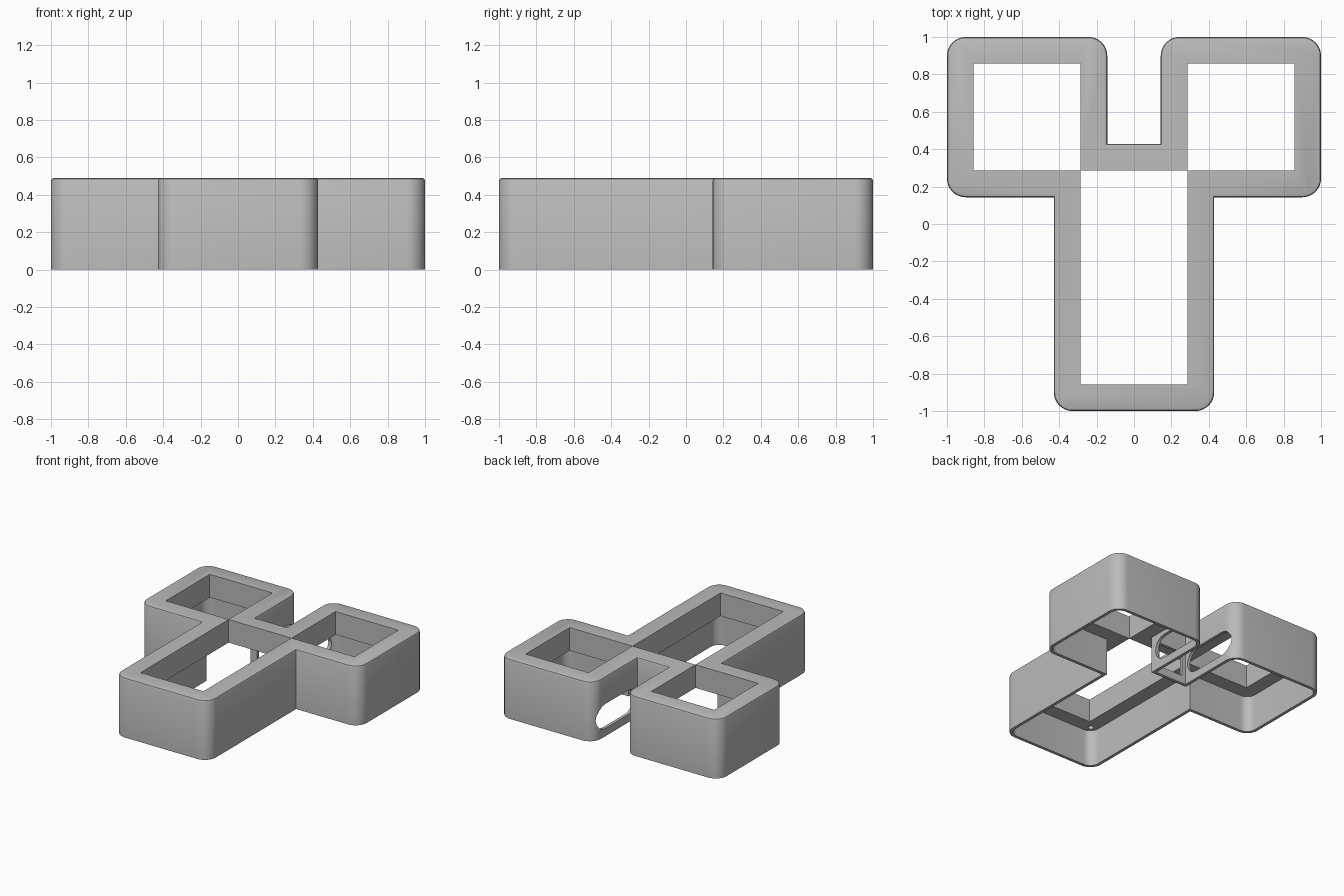
import bpy, bmesh, math

cube = bpy.data.objects.get("Cube")
if cube:
    bpy.data.objects.remove(cube, do_unlink=True)

U = 1 / 7            # layout module
HEIGHT = 0.49
LEDGE = 0.30         # underside of the thick top frame
WALL = 0.025
RADIUS = 0.1

grey = bpy.data.materials.new("plain_grey")
grey.use_nodes = True
colour = (0.5, 0.5, 0.5, 1)
grey.diffuse_color = colour
grey.node_tree.nodes["Principled BSDF"].inputs["Base Color"].default_value = colour


def arc(cx, cy, r, start, end, steps=8):
    return [(cx + r * math.cos(math.radians(start + (end - start) * i / steps)),
             cy + r * math.sin(math.radians(start + (end - start) * i / steps)))
            for i in range(steps + 1)]


def outline(t):
    """Y-shaped outline inset by t, outer corners rounded, mirrored in x."""
    r = RADIUS - t
    leg, side, notch = 3 * U - t, 1 - t, U + t
    half = arc(leg - r, -1 + t + r, r, -90, 0)
    half.append((leg, U + t))
    half += arc(side - r, U + t + r, r, -90, 0)
    half += arc(side - r, side - r, r, 0, 90)
    half += arc(notch + r, side - r, r, 90, 180)
    half.append((notch, 3 * U - t))
    return half + [(-x, y) for x, y in reversed(half)]


def prism(name, points, low, high, axis="z", bevel=0):
    """Extrude a closed profile along z, or a (y, z) profile along x."""
    bm = bmesh.new()
    place = (lambda a, b: (a, b, low)) if axis == "z" else (lambda a, b: (low, a, b))
    face = bm.faces.new([bm.verts.new(place(a, b)) for a, b in points])
    new = bmesh.ops.extrude_face_region(bm, geom=[face])["geom"]
    shift = (0, 0, high - low) if axis == "z" else (high - low, 0, 0)
    bmesh.ops.translate(bm, vec=shift, verts=[g for g in new if isinstance(g, bmesh.types.BMVert)])
    if bevel:
        edges = [e for e in bm.edges if all(v.co.z > high - 1e-4 for v in e.verts)]
        bmesh.ops.bevel(bm, geom=edges, offset=bevel, segments=2, profile=0.5, affect="EDGES")
    bmesh.ops.recalc_face_normals(bm, faces=bm.faces)
    mesh = bpy.data.meshes.new(name)
    bm.to_mesh(mesh)
    bm.free()
    mesh.materials.append(grey)
    obj = bpy.data.objects.new(name, mesh)
    bpy.context.collection.objects.link(obj)
    return obj


def box(x0, x1, y0, y1):
    return [(x0, y0), (x1, y0), (x1, y1), (x0, y1)]


def cut(body, cutter):
    cutter.hide_render = True
    mod = body.modifiers.new("cut", "BOOLEAN")
    mod.operation = "DIFFERENCE"
    mod.solver = "EXACT"
    mod.object = cutter
    bpy.ops.object.select_all(action="DESELECT")
    bpy.context.view_layer.objects.active = body
    body.select_set(True)
    bpy.ops.object.modifier_apply(modifier=mod.name)
    bpy.data.objects.remove(cutter, do_unlink=True)


# Outer case with a softened top rim
case = prism("case_shell", outline(0), 0, HEIGHT, bevel=0.015)

# Hollow underside, leaving thin walls below a thick top frame
cut(case, prism("cavity", outline(WALL), -0.1, LEDGE))

# Openings in the top frame
GAP = 0.001
cut(case, prism("leg_opening", box(-2 * U, 2 * U, -6 * U, 2 * U), 0.2, 0.6))
for s in (-1, 1):
    xs = sorted((s * (2 * U + GAP), s * 6 * U))
    cut(case, prism("side_opening", box(*xs, 2 * U + GAP, 6 * U), 0.2, 0.6))

# Cable slots through the two notch walls, and the window between them
r, mid = 0.1, 0.165
slot = arc(0.95 - r, mid, r, -90, 90) + arc(0.45 + r, mid, r, 90, 270)
cut(case, prism("cable_slot", slot, -0.26, 0.26, axis="x"))
cut(case, prism("notch_window", box(-0.11, 0.11, 0.36, 0.47), mid - r, mid + r))

# Blind screw holes in the ledge at the front corners
for s in (-1, 1):
    cut(case, prism("screw_hole", arc(s * 0.35, -0.92, 0.022, 0, 345, 23), 0.2, 0.4))

bpy.ops.object.select_all(action="DESELECT")
case.select_set(True)
bpy.context.view_layer.objects.active = case
bpy.ops.object.shade_smooth_by_angle(angle=math.radians(30))
